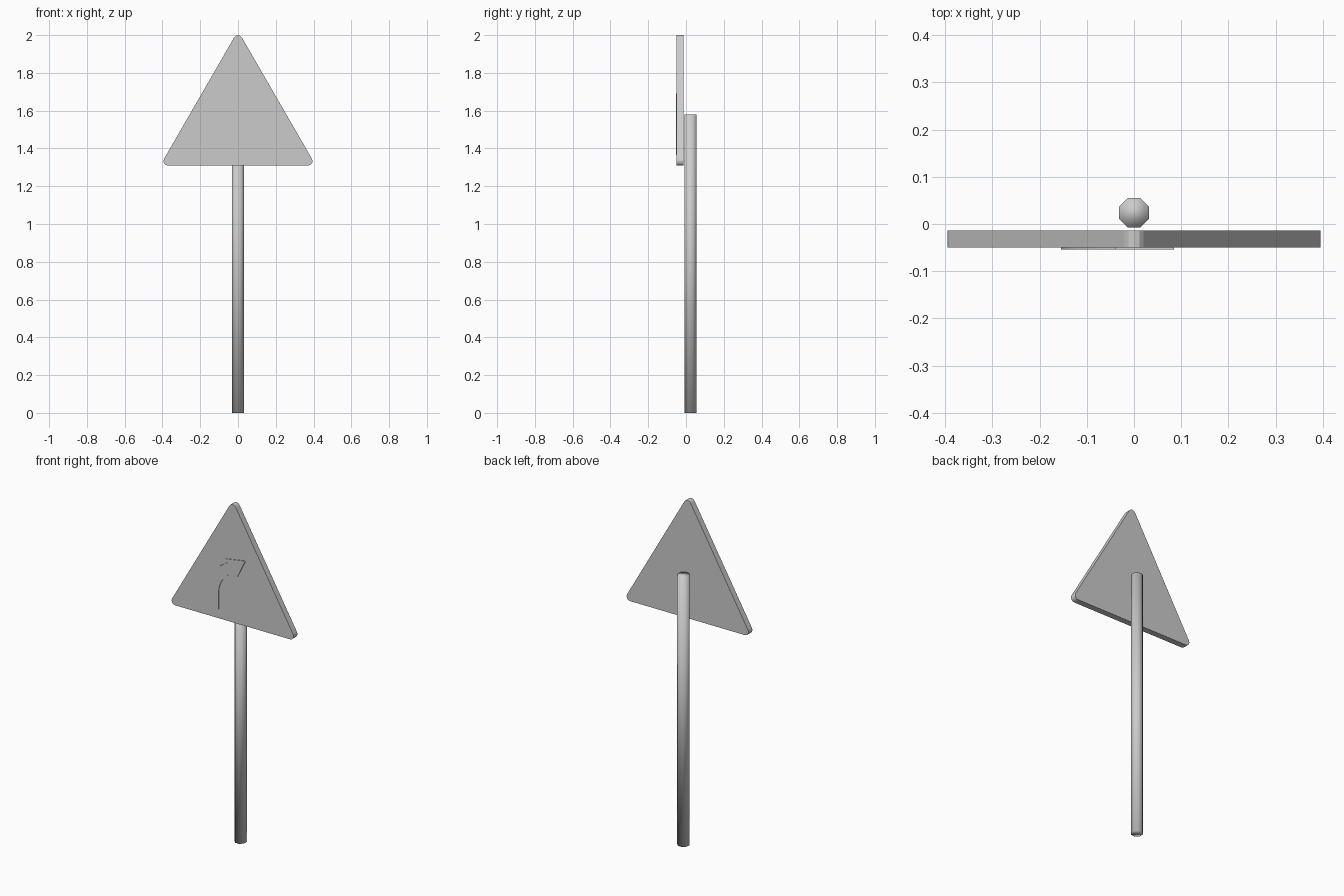
import bpy, bmesh
from math import cos, sin, pi, radians
from mathutils import Vector

cube = bpy.data.objects.get("Cube")
if cube:
    bpy.data.objects.remove(cube, do_unlink=True)

grey = bpy.data.materials.new("light_grey")
grey.use_nodes = True
grey.diffuse_color = (0.6, 0.6, 0.6, 1)
grey.node_tree.nodes["Principled BSDF"].inputs["Base Color"].default_value = (0.6, 0.6, 0.6, 1)


def add_object(name, bm):
    bmesh.ops.recalc_face_normals(bm, faces=bm.faces)
    mesh = bpy.data.meshes.new(name)
    bm.to_mesh(mesh)
    bm.free()
    mesh.materials.append(grey)
    obj = bpy.data.objects.new(name, mesh)
    bpy.context.collection.objects.link(obj)


def slab(name, outline, front, back):
    """Extrude an (x, z) outline from y = front to y = back."""
    bm = bmesh.new()
    face = bm.faces.new([bm.verts.new((x, front, z)) for x, z in outline])
    new = bmesh.ops.extrude_face_region(bm, geom=[face], use_keep_orig=True)["geom"]
    verts = [v for v in new if isinstance(v, bmesh.types.BMVert)]
    bmesh.ops.translate(bm, verts=verts, vec=(0, back - front, 0))
    add_object(name, bm)


def curve(a, b, c, steps=8):
    """Points on a quadratic curve from a to c, pulled toward b."""
    a, b, c = Vector(a), Vector(b), Vector(c)
    ts = [i / steps for i in range(steps + 1)]
    return [tuple(a * (1 - t) ** 2 + b * 2 * t * (1 - t) + c * t * t) for t in ts]


# Octagonal post, smooth all over
bm = bmesh.new()
height, centre_y = 1.58, 0.024
ring = [(0.034 * cos((i + 0.5) * pi / 4), centre_y + 0.034 * sin((i + 0.5) * pi / 4))
        for i in range(8)]
low = [bm.verts.new((x, y, 0)) for x, y in ring]
high = [bm.verts.new((x, y, height)) for x, y in ring]
bm.faces.new(low[::-1])
bm.faces.new(high)
for i in range(8):
    j = (i + 1) % 8
    bm.faces.new((low[i], low[j], high[j], high[i]))
for f in bm.faces:
    f.smooth = True
add_object("post", bm)

# Triangular board with rounded corners
radius, segments = 0.023, 4
outline = []
for (cx, cz), start in (((0, 1.977), 30), ((-0.372, 1.333), 150), ((0.372, 1.333), 270)):
    for i in range(segments + 1):
        a = radians(start + 120 * i / segments)
        outline.append((cx + radius * cos(a), cz + radius * sin(a)))
slab("sign_board", outline, -0.05, -0.014)

# Thin raised arrow bending to the right
outer = curve((-0.155, 1.48), (-0.15, 1.59), (-0.025, 1.655))
inner = curve((0.015, 1.605), (-0.085, 1.56), (-0.089, 1.46))
head = [(-0.04, 1.672), (0.085, 1.692), (0.033, 1.585)]
slab("bend_arrow", [(-0.155, 1.365)] + outer + head + inner + [(-0.089, 1.365)],
     -0.054, -0.049)
